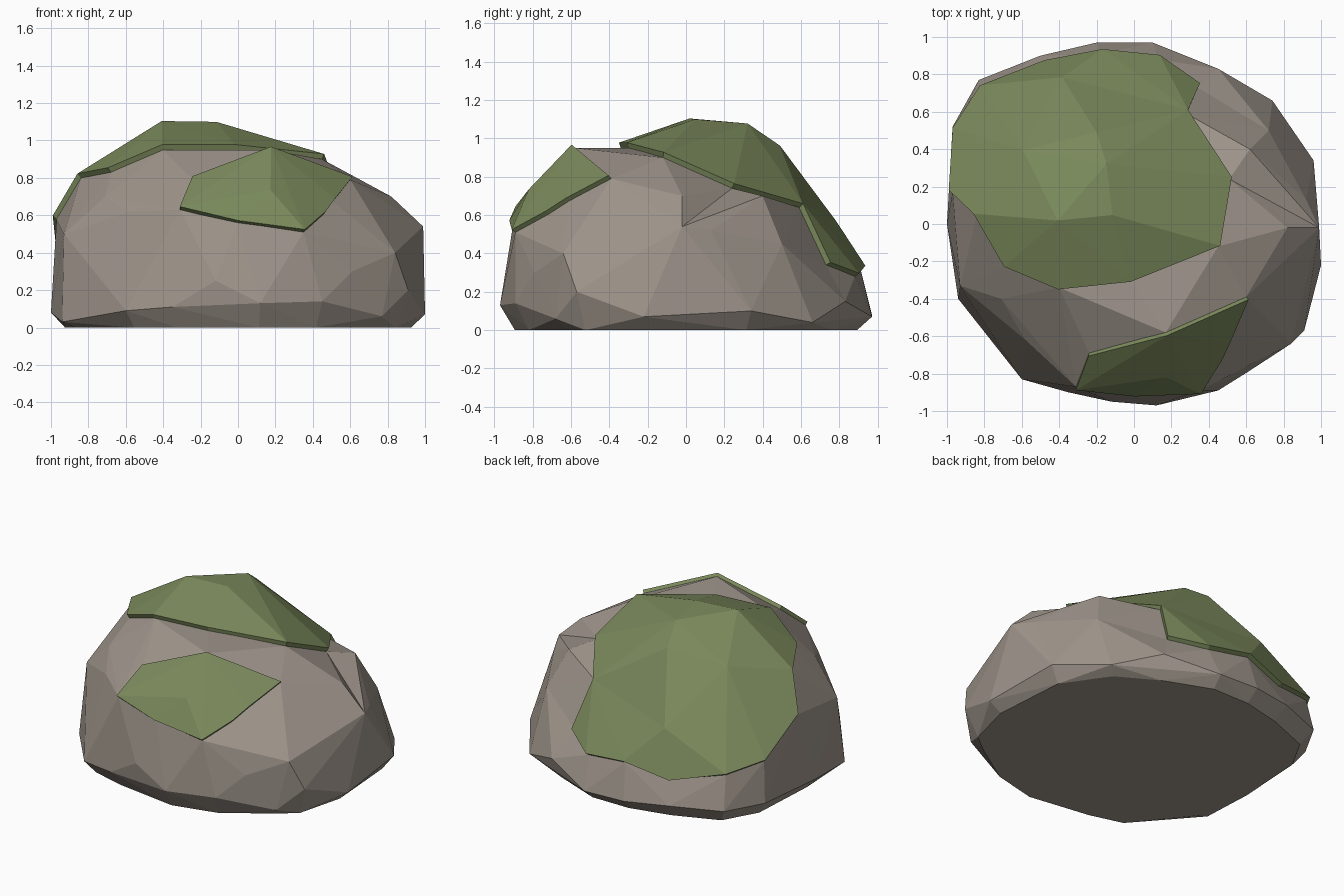
import bpy, bmesh
from mathutils import Vector
from mathutils.bvhtree import BVHTree
from mathutils.geometry import delaunay_2d_cdt

if "Cube" in bpy.data.objects:
    bpy.data.objects.remove(bpy.data.objects["Cube"])


def finish(bm, name, color):
    me = bpy.data.meshes.new(name)
    bm.to_mesh(me)
    mat = bpy.data.materials.new(name + "_colour")
    mat.diffuse_color = (*color, 1)
    mat.use_nodes = True
    mat.node_tree.nodes["Principled BSDF"].inputs["Base Color"].default_value = mat.diffuse_color
    me.materials.append(mat)
    ob = bpy.data.objects.new(name, me)
    bpy.context.collection.objects.link(ob)
    return ob


# Rock: faceted hull through the foot, the shoulder and the crown points
foot = [(-1, 0, .08), (-.94, -.4, .03), (-.6, -.83, .09), (-.35, -.9, .11),
        (.12, -.97, .13), (.45, -.89, .14), (.91, -.57, .2), (.77, -.68, .06),
        (1, -.22, .07), (.96, .34, .1), (.74, .66, .04), (.45, .83, .15),
        (.1, .97, .07), (-.2, .97, .08), (-.5, .9, .1), (-.83, .77, .1), (-.97, .52, .1)]
base = [(x * .925, y * .92, 0) for x, y, z in foot]
shoulder = [(-.97, .17, .58), (-.93, -.33, .5), (-.71, -.4, .7), (-.58, -.62, .62),
            (-.31, -.87, .63), (-.12, -.95, .25), (0, -.9, .56), (.35, -.89, .51),
            (.61, -.79, .3), (.84, -.64, .4), (.99, -.02, .54), (.92, .13, .52),
            (.82, -.02, .7), (.62, .4, .7), (.72, .5, .45),
            (.13, .88, .28), (-.17, .91, .32), (-.38, .76, .55), (-.81, .72, .33),
            (-.95, .5, .38)]
crown = [(-.24, -.69, .79), (.17, -.58, .95), (.6, -.39, .79), (-.84, .05, .8),
         (-.68, -.22, .83), (-.4, -.34, .95), (-.4, .02, 1.075), (-.12, .05, 1.07),
         (.17, -.8, .72), (-.15, .31, 1.05), (.3, .1, .95), (-.2, .47, .94),
         (-.58, .38, .88)]
# hollows: hull points that are pushed down afterwards (x, y, z, final z)
hollows = [(-.02, -.3, 1.05, .95), (.45, -.12, .95, .9), (.51, .24, .88, .74),
           (.28, .59, .8, .64), (.34, .73, .48, .34)]
rock = bmesh.new()
for p in base + foot + shoulder + crown:
    rock.verts.new(p)
dents = [(rock.verts.new(h[:3]), h[3]) for h in hollows]
hull = bmesh.ops.convex_hull(rock, input=rock.verts)
for v, z in dents:
    v.co.z = z
junk = [g for g in hull["geom_interior"] + hull["geom_unused"]
        if isinstance(g, bmesh.types.BMVert)]
bmesh.ops.delete(rock, geom=list(set(junk)), context="VERTS")
bmesh.ops.recalc_face_normals(rock, faces=rock.faces)
rock.normal_update()
finish(rock, "rock", (.35, .305, .262))
tree = BVHTree.FromBMesh(rock)


def inside(p, poly):
    odd = False
    for a, b in zip(poly, poly[1:] + poly[:1]):
        if (a.y > p.y) != (b.y > p.y):
            if p.x < a.x + (p.y - a.y) * (b.x - a.x) / (b.y - a.y):
                odd = not odd
    return odd


def moss(name, outline, axis, lift):
    """Drape an outlined patch over the rock, keeping the rock's facets."""
    axis = Vector(axis).normalized()
    q = axis.to_track_quat("Z", "Y")
    inv = q.inverted()
    # snap the rim to close rock corners so no slivers form
    rim = []
    for p in map(Vector, outline):
        near = min((v.co for v in rock.verts), key=lambda c: (c - p).length)
        rim.append((inv @ (near if (near - p).length < .07 else p)).to_2d())
    n = len(rim)
    flat = list(rim)
    edges, index = [(i, (i + 1) % n) for i in range(n)], {}
    for e in rock.edges:
        if all(f.normal.dot(axis) > .08 for f in e.link_faces):
            pair = []
            for v in e.verts:
                if v not in index:
                    index[v] = len(flat)
                    flat.append((inv @ v.co).to_2d())
                pair.append(index[v])
            edges.append(tuple(pair))
    pts, _, tris, *_ = delaunay_2d_cdt(flat, edges, [], 0, 1e-3)
    bm = bmesh.new()
    vs = []
    for p in pts:
        hit = tree.ray_cast(q @ Vector((p.x, p.y, 3)), -axis)[0]
        if hit is None:
            hit = tree.find_nearest(q @ Vector((p.x, p.y, 0)))[0]
        vs.append(bm.verts.new(hit))
    for t in tris:
        if inside(sum((pts[i] for i in t), Vector((0, 0))) / 3, rim):
            bm.faces.new([vs[i] for i in t])
    bmesh.ops.delete(bm, geom=[v for v in bm.verts if not v.link_faces], context="VERTS")
    bmesh.ops.remove_doubles(bm, verts=bm.verts, dist=.04)
    bm.normal_update()
    if sum(f.normal.dot(axis) for f in bm.faces) < 0:
        bmesh.ops.reverse_faces(bm, faces=bm.faces)
        bm.normal_update()
    for v in bm.verts:
        v.co += v.normal * lift
    ob = finish(bm, name, (.195, .25, .105))
    mod = ob.modifiers.new("thickness", "SOLIDIFY")
    mod.thickness = lift * 1.6
    mod.offset = -1
    return ob


# Large moss cap, running down the back left
moss("moss_cap", [(-.97, .17, .6), (-.85, .04, .81), (-.68, -.22, .84), (-.4, -.34, .96),
                  (-.02, -.3, .96), (.45, -.12, .91), (.51, .24, .75), (.28, .59, .65),
                  (.34, .73, .35), (.13, .89, .3), (-.17, .92, .33), (-.5, .89, .33),
                  (-.82, .74, .34), (-.96, .51, .39)], (-.3, .45, .84), .03)

# Small moss patch on the front
moss("moss_front", [(.6, -.39, .79), (.17, -.58, .95), (-.24, -.69, .8), (-.31, -.88, .64),
                    (-.01, -.91, .57), (.35, -.9, .51), (.46, -.73, .62)],
     (.1, -.75, .66), .025)
